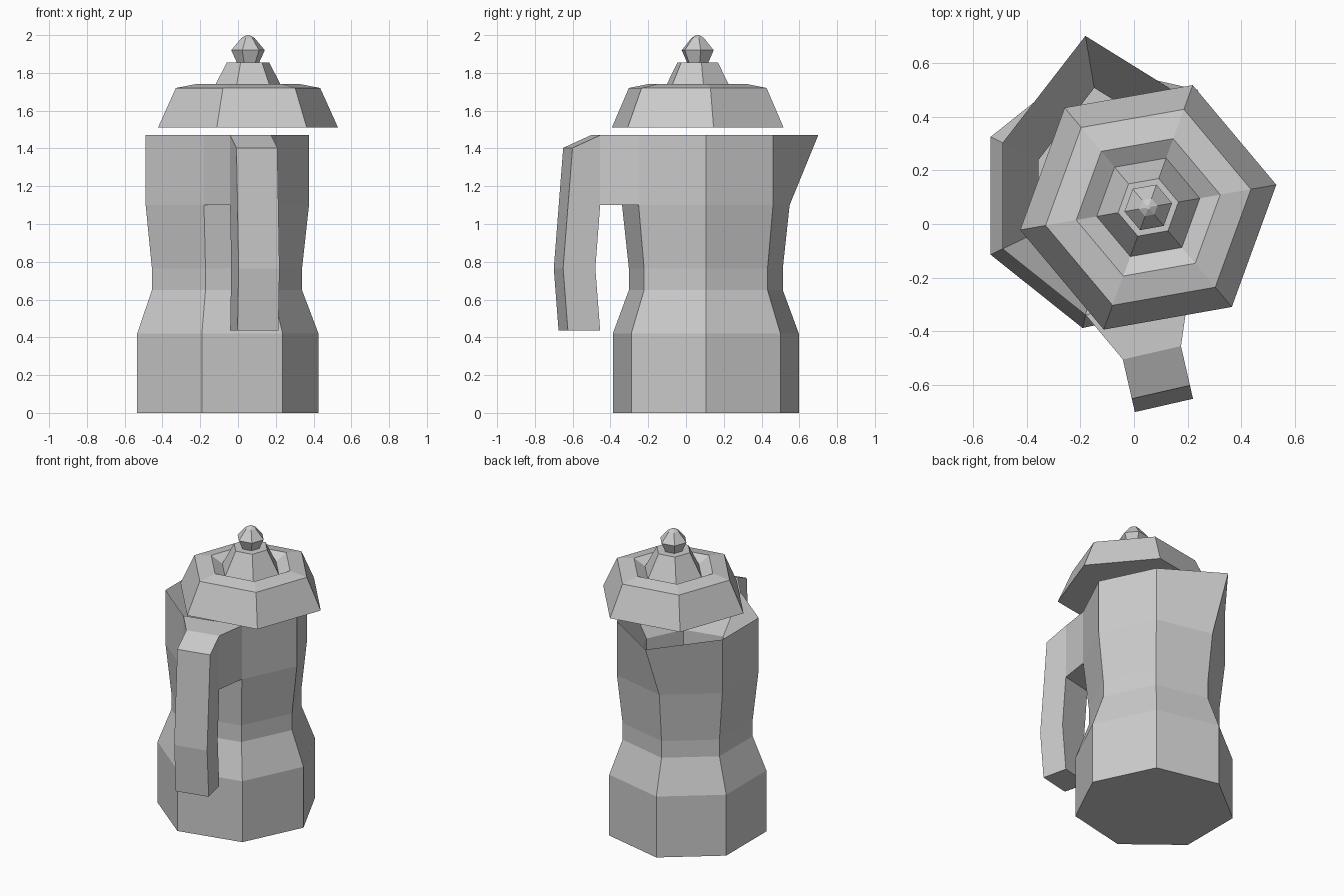
import bpy, bmesh
from math import cos, sin, pi, radians

if "Cube" in bpy.data.objects:
    bpy.data.objects.remove(bpy.data.objects["Cube"])

BODY_C = (-0.079, 0.105)
LID_C = (0.053, 0.062)


def ring(n, r, z, start=0.0):
    return [(r * cos(start + 2 * pi * i / n), r * sin(start + 2 * pi * i / n), z)
            for i in range(n)]


def loft(name, rings, location):
    """Bridge successive vertex rings and cap both ends, flat shaded."""
    bm = bmesh.new()
    loops = [[bm.verts.new(p) for p in r] for r in rings]
    n = len(loops[0])
    for a, b in zip(loops, loops[1:]):
        for i in range(n):
            j = (i + 1) % n
            bm.faces.new((a[i], a[j], b[j], b[i]))
    bm.faces.new(loops[0][::-1])
    bm.faces.new(loops[-1])
    bmesh.ops.remove_doubles(bm, verts=bm.verts, dist=1e-4)
    bmesh.ops.recalc_face_normals(bm, faces=bm.faces)
    mesh = bpy.data.meshes.new(name)
    bm.to_mesh(mesh)
    bm.free()
    obj = bpy.data.objects.new(name, mesh)
    obj.location = location
    bpy.context.collection.objects.link(obj)
    return obj


# Pot body: seven-sided, waisted, with one rim corner pulled out as the spout
body = [ring(7, r, z) for r, z in
        [(0.505, 0), (0.505, 0.42), (0.418, 0.65), (0.418, 0.765), (0.455, 1.10)]]
rim = ring(7, 0.455, 1.47)
rim[2] = (-0.102, 0.595, 1.47)
# Funnel-shaped hollow inside the rim
funnel = [(x * 0.675, y * 0.675, 1.21) for x, y, z in rim]
floor = [(x, y, 0.85) for x, y, z in funnel]
loft("pot_body", body + [rim, funnel, floor], (*BODY_C, 0))

# Handle: grows from one body facet, narrows, then hangs down
facet = radians(-540 / 7)
nx, ny = cos(facet), sin(facet)


def section(inner, outer, half, shift=0.012):
    pts = []
    for (d, z), side in ((inner, -1), (inner, 1), (outer, 1), (outer, -1)):
        t = side * half + shift
        pts.append((d * nx - t * ny, d * ny + t * nx, z))
    return pts


loft("handle", [
    section((0.41, 1.10), (0.41, 1.47), 0.197, 0),
    section((0.602, 1.10), (0.602, 1.47), 0.111),
    section((0.602, 1.10), (0.752, 1.403), 0.111),
    section((0.628, 0.765), (0.803, 0.765), 0.111),
    section((0.602, 0.435), (0.777, 0.435), 0.111)], (*BODY_C, 0))

# Lid: hexagonal stepped dome floating just above the rim
turn = radians(10)
loft("lid", [ring(6, r, z, turn) for r, z in
             [(0.484, 1.51), (0.388, 1.72), (0.272, 1.742),
              (0.195, 1.70), (0.114, 1.855)]], (*LID_C, 0))

# Faceted knob
loft("lid_knob", [ring(6, r, z, turn) for r, z in
                  [(0.058, 1.85), (0.09, 1.92), (0.035, 1.985), (0.008, 2.0)]],
     (*LID_C, 0))
